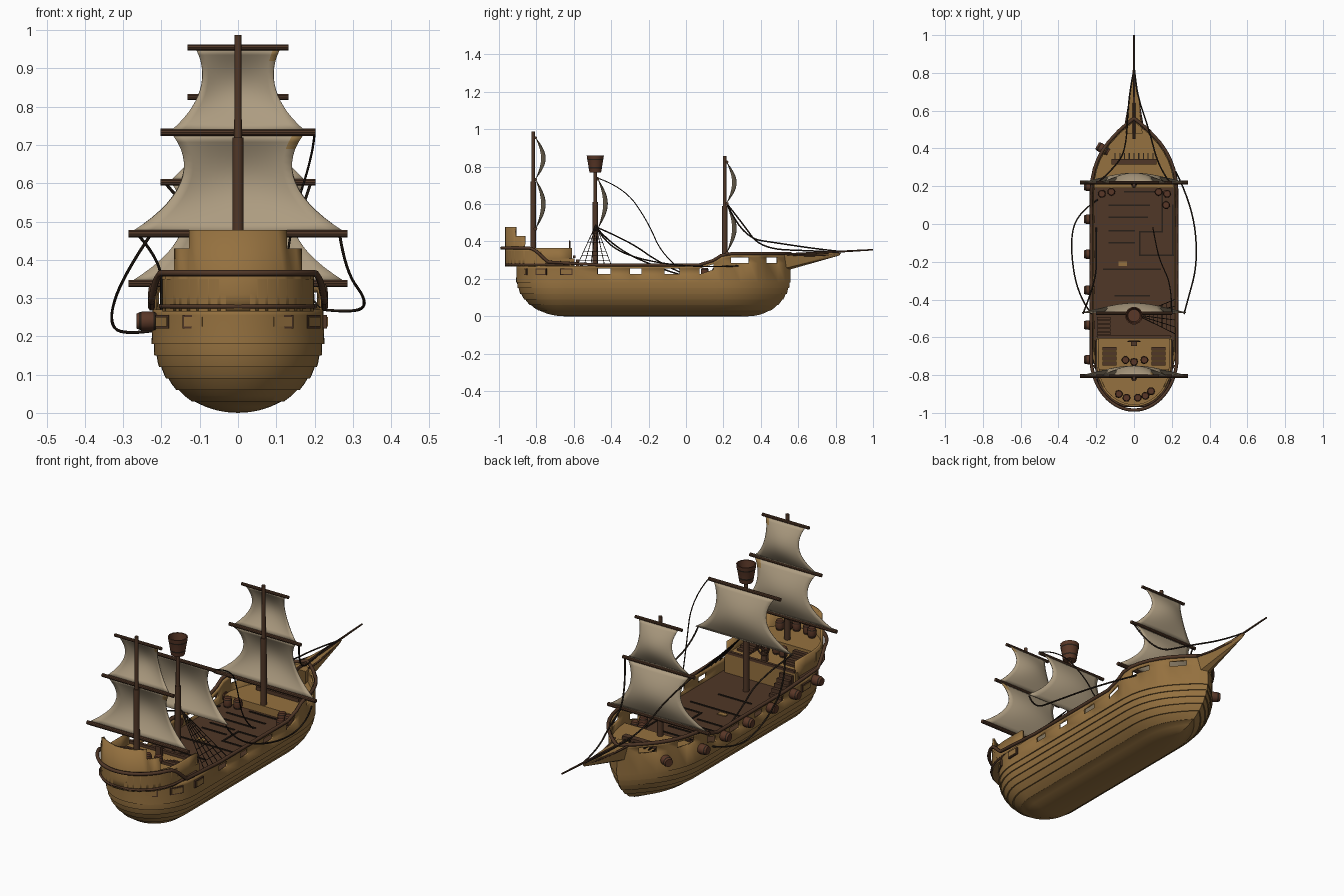
import bpy, bmesh, math
from mathutils import Vector, Matrix

if "Cube" in bpy.data.objects:
    bpy.data.objects.remove(bpy.data.objects["Cube"])

def mat(name, r, g, b):
    m = bpy.data.materials.new(name)
    m.diffuse_color = (r, g, b, 1)
    m.use_nodes = True
    m.node_tree.nodes["Principled BSDF"].inputs["Base Color"].default_value = m.diffuse_color
    return m

WOOD = mat("tan_wood", 0.30, 0.165, 0.05)
DARK = mat("dark_brown", 0.08, 0.038, 0.02)
BAR = mat("barrel_brown", 0.10, 0.038, 0.02)
ROPE = mat("rope_black_brown", 0.022, 0.014, 0.009)
SAIL = mat("sail_canvas", 0.42, 0.335, 0.22)
PATCH = mat("sail_patch", 0.36, 0.22, 0.075)

def finish(name, bm, mats, smooth=True, solid=0):
    bmesh.ops.recalc_face_normals(bm, faces=bm.faces)
    me = bpy.data.meshes.new(name)
    bm.to_mesh(me)
    bm.free()
    for m in mats:
        me.materials.append(m)
    ob = bpy.data.objects.new(name, me)
    bpy.context.collection.objects.link(ob)
    if solid:
        s = ob.modifiers.new("thickness", 'SOLIDIFY')
        s.thickness, s.offset = solid, -1
    if smooth:
        bpy.ops.object.select_all(action='DESELECT')
        ob.select_set(True)
        bpy.context.view_layer.objects.active = ob
        bpy.ops.object.shade_smooth_by_angle(angle=math.radians(35))
    return ob

def box(name, loc, size, m, rot=0):
    bm = bmesh.new()
    M = Matrix.Translation(loc) @ Matrix.Rotation(rot, 4, 'Z') @ Matrix.Diagonal((*size, 1))
    bmesh.ops.create_cube(bm, size=1, matrix=M)
    return finish(name, bm, [m], False)

def lathe(name, base, axis, prof, mats, n=12, bands=()):
    """prof: (distance along axis, radius); bands: segments using material 1"""
    bm = bmesh.new()
    M = Matrix.Translation(base) @ Vector(axis).to_track_quat('Z', 'Y').to_matrix().to_4x4()
    rings = [[bm.verts.new(M @ Vector((r * math.cos(2 * math.pi * i / n), r * math.sin(2 * math.pi * i / n), h)))
              for i in range(n)] for h, r in prof]
    for k in range(len(rings) - 1):
        for i in range(n):
            j = (i + 1) % n
            f = bm.faces.new((rings[k][i], rings[k][j], rings[k + 1][j], rings[k + 1][i]))
            f.material_index = 1 if k in bands else 0
    bm.faces.new(rings[0])
    bm.faces.new(rings[-1])
    return finish(name, bm, mats)

def pole(name, p0, p1, r0, r1, m, n=12):
    d = Vector(p1) - Vector(p0)
    return lathe(name, p0, d, [(0, r0), (d.length, r1)], [m], n)

def barrel(name, base, axis, r, h):
    prof = [(0, .78), (.12, .9), (.22, .97), (.5, 1), (.78, .97), (.88, .9), (1, .78)]
    return lathe(name, base, axis, [(a * h, b * r) for a, b in prof], [BAR, ROPE], 12, (1, 4))

def tube(name, pts, r, m, soft=False, closed=False):
    cu = bpy.data.curves.new(name, 'CURVE')
    cu.dimensions, cu.bevel_depth, cu.bevel_resolution, cu.resolution_u = '3D', r, 1, 6
    sp = cu.splines.new('NURBS' if soft else 'POLY')
    sp.points.add(len(pts) - 1)
    for p, c in zip(sp.points, pts):
        p.co = (*c, 1)
    if soft:
        sp.order_u, sp.use_endpoint_u = 3, True
    sp.use_cyclic_u = closed
    cu.materials.append(m)
    ob = bpy.data.objects.new(name, cu)
    bpy.context.collection.objects.link(ob)
    bpy.ops.object.select_all(action='DESELECT')
    ob.select_set(True)
    bpy.context.view_layer.objects.active = ob
    bpy.ops.object.convert(target='MESH')

def step(a, b, t):
    t = min(1, max(0, (t - a) / (b - a)))
    return t * t * (3 - 2 * t)

# ---- hull: lapped strakes lofted ring by ring, with gun ports left open
BOWU = [1, .985, .93, .84, .69, .58, .47, .35, .23, .1]
MIDY = [.147, .072, -.035, -.115, -.238, -.3, -.404, -.473, -.6]
PORTS = (3, 6, 7, 10, 12, 14, 16)

def side(z, out=0):
    f = math.sqrt(max(0, 1 - (1 - min(z, .21) / .21) ** 2))
    W = .222 * f + out
    yb, ys = .33 + .225 * f + out, .255 * f + out
    pts = [(W * (1 - u ** 2.5), .147 + u * (yb - .147)) for u in BOWU]
    pts += [(W, y) for y in MIDY]
    pts += [(W * math.cos(a * math.pi / 24), -.65 - ys * math.sin(a * math.pi / 24)) for a in range(13)]
    lift = .06 * min(1, max(0, (z - .195) / .03))
    return [(x, y, z + lift * step(.09, .22, y)) for x, y in pts]

levels = [(0, 0), (.002, 0), (.007, 0), (.016, 0), (.03, 0)]
for k in range(1, 6):
    levels += [(.03 * k, .006), (.03 * k + .015, .003), (.03 * k + .03, 0)]
levels += [(.18, .006), (.225, .002), (.255, .002), (.27, .002)]
bm = bmesh.new()
rings = []
for z, o in levels:
    s = side(z, o)
    rings.append([bm.verts.new(p) for p in s] + [bm.verts.new((-x, y, q)) for x, y, q in s[-2:0:-1]])
n, half = len(rings[0]), len(side(.2)) - 1
for k in range(len(rings) - 1):
    for i in range(n):
        col = i if i < half else n - 1 - i
        if k == len(rings) - 3 and col in PORTS:
            continue
        j = (i + 1) % n
        bm.faces.new((rings[k][i], rings[k][j], rings[k + 1][j], rings[k + 1][i]))
bmesh.ops.remove_doubles(bm, verts=bm.verts, dist=.0004)
finish("hull", bm, [WOOD], True, .012)

# ---- decks: strips clipped to the plan outline
def hull_w(y):
    return .222 * (1 - max(0, (y - .147) / .408) ** 2.5) - .008

def poop_w(y):
    return .198 * math.sqrt(max(0, 1 - (max(0, -.75 - y) / .217) ** 2))

def deck(name, y0, y1, z0, z1, w, m):
    bm = bmesh.new()
    N = 16
    ys = [y0 + (y1 - y0) * math.sin(i / N * math.pi / 2) for i in range(N + 1)]
    loop = [(w(y), y) for y in ys] + [(-w(y), y) for y in reversed(ys)]
    f = bm.faces.new([bm.verts.new((x, y, z0)) for x, y in loop])
    g = bmesh.ops.extrude_face_region(bm, geom=[f])['geom']
    bmesh.ops.translate(bm, vec=(0, 0, z1 - z0), verts=[v for v in g if isinstance(v, bmesh.types.BMVert)])
    bmesh.ops.remove_doubles(bm, verts=bm.verts, dist=.0005)
    finish(name, bm, [m])

deck("main_deck", -.62, .19, .20, .212, hull_w, DARK)
deck("fore_deck", .19, .535, .20, .25, hull_w, WOOD)
deck("poop_deck", -.60, -.964, .20 + .065, .31, poop_w, WOOD)
deck("upper_poop_deck", -.77, -.96, .30, .35, poop_w, WOOD)
box("cabin_front", (0, -.605, .25), (.40, .02, .12), WOOD)
box("poop_front_rail", (0, -.598, .318), (.39, .014, .014), DARK)

# maze of planks on the main deck
for i, (x0, y0, x1, y1) in enumerate([
        (-.05, .17, .15, .17), (.15, .17, .15, -.04), (.03, -.04, .15, -.04), (.03, -.04, .03, -.165),
        (.03, -.165, .21, -.165), (.205, .1, .205, -.165), (-.13, .1, .08, .1), (-.13, .035, .07, .035),
        (-.13, -.035, .0, -.035), (-.13, -.1, .0, -.1), (-.16, -.24, .14, -.24), (-.1, -.38, .08, -.38)]):
    box(f"deck_seam_{i}", ((x0 + x1) / 2, (y0 + y1) / 2, .213),
        (abs(x1 - x0) + .008, abs(y1 - y0) + .008, .006), ROPE)
box("deck_patch", (-.06, -.21, .214), (.045, .025, .005), WOOD)
box("fore_beam", (0, .33, .258), (.24, .03, .02), DARK)
for i in range(9):
    box(f"fore_grate_{i}", (-.1 + .025 * i, .35, .252), (.006, .05, .008), ROPE)

# ---- poop bulwark: stepped wall around the stern
bm = bmesh.new()
pth = [(y, .365) for y in (-.61, -.68, -.75, -.81, -.865)] + [(y, .43) for y in (-.866, -.89, -.915)]
pth += [(y, .478) for y in (-.916, -.935, -.95, -.96, -.965)]
full = [(poop_w(y), y, h) for y, h in pth] + [(0, -.967, .478)] + [(-poop_w(y), y, h) for y, h in reversed(pth)]
cols = [[bm.verts.new((x, y, z)) for z in (.266, .31, h)] for x, y, h in full]
for a, b in zip(cols, cols[1:]):
    for k in range(2):
        bm.faces.new((a[k], b[k], b[k + 1], a[k + 1]))
finish("stern_bulwark", bm, [WOOD], True, .012)

# ---- rails
top = [p for p in side(.275, .004) if p[1] > -.6]
st = []
for a in range(2, 25):
    t = a / 24 * math.pi / 2
    y = -.7 - .285 * math.sin(t)
    st.append((.228 * math.cos(t), y, .275 + .09 * step(-.7, -.84, y)))
h = top + st
tube("main_rail", h + [(-x, y, z) for x, y, z in h[-2:0:-1]], .009, DARK, closed=True)
low = [(poop_w(y) + .003, y - .003, .278) for y in (-.62, -.75, -.8, -.85, -.9, -.94, -.96)]
tube("stern_wale", low + [(-x, y, z) for x, y, z in reversed(low)], .006, DARK)

# ---- closed ports around the stern
for s in (1, -1):
    for i, deg in enumerate((0, 31, 60)):
        a = math.radians(deg)
        p = (s * .225 * math.cos(a), -.64 - .257 * math.sin(a), .238)
        r = -s * a
        box(f"port_frame_{s}_{i}", p, (.014, .066, .036), DARK, r)
        box(f"port_lid_{s}_{i}", p, (.019, .054, .025), WOOD, r)

# ---- beakhead and bowsprit
bm = bmesh.new()
for p in [(.045, .48, .325), (-.045, .48, .325), (.03, .5, .25), (-.03, .5, .25), (0, .555, .25),
          (.005, .83, .34), (-.005, .83, .34), (0, .82, .325)]:
    bm.verts.new(p)
bmesh.ops.convex_hull(bm, input=bm.verts)
finish("beakhead", bm, [WOOD], False)
pole("bowsprit", (0, .45, .325), (0, 1.0, .356), .008, .004, DARK, 8)
for s in (1, -1):
    tube(f"beak_rail_{s}", [(s * .05, .5, .335), (s * .02, .66, .315), (0, .82, .335)], .005, DARK, True)

# ---- masts, yards and sails
def sail(name, y, zt, zb, wt, wm, wb, patch=False):
    bm = bmesh.new()
    R, C = 14, 12
    g = []
    for i in range(R + 1):
        v = i / R
        w = wt * (1 - v) * (1 - 2 * v) + wm * 4 * v * (1 - v) + wb * v * (2 * v - 1)
        g.append([bm.verts.new((w * u, y + math.sin(math.pi * v) * (.027 + .022 * (1 - u * u)), zt + (zb - zt) * v))
                  for u in [2 * j / C - 1 for j in range(C + 1)]])
    for i in range(R):
        for j in range(C):
            f = bm.faces.new((g[i][j], g[i][j + 1], g[i + 1][j + 1], g[i + 1][j]))
            f.material_index = int(patch and j >= C - 1 and i < 2)
    finish(name, bm, [SAIL, PATCH], True, .003)

def mast(name, y, z0, zm, z1):
    pole(name + "_lower", (0, y, z0), (0, y, zm), .015, .014, DARK)
    pole(name + "_upper", (0, y, zm - .01), (0, y, z1), .010, .009, DARK)

def yard(name, y, z, w, r):
    pole(name, (-w, y, z), (w, y, z), r, r, DARK, 10)

for nm, y, z0, dz in (("stern", -.817, .34, 0), ("fore", .207, .2, -.13)):
    mast(nm + "_mast", y, z0, .72 + dz, .987 + dz)
    for k, (z, w, r) in enumerate(((.955, .132, .008), (.732, .202, .009), (.468, .286, .01))):
        yard(f"{nm}_yard_{k}", y + .012, z + dz, w, r)
    sail(nm + "_topsail", y + .015, .95 + dz, .74 + dz, .11, .098, .172, dz == 0)
    sail(nm + "_course", y + .015, .725 + dz, .475 + dz, .17, .15, .275, dz == 0)
mast("main_mast", -.485, .2, .61, .79)
yard("main_yard", -.473, .735, .202, .009)
sail("main_sail", -.47, .73, .475, .17, .15, .275)
lathe("crows_nest", (0, -.485, .77), (0, 0, 1),
      [(0, .032), (.02, .036), (.028, .037), (.065, .043), (.072, .045), (.09, .047), (.09, .041), (.03, .033)],
      [BAR, ROPE], 14, (1, 3))

# ---- barrels hung along one side, and on the decks
for i, y in enumerate((.2, .025, -.16, -.35, -.535, -.718)):
    barrel(f"side_barrel_{i}", (-.208, y, .24), (-1, 0, 0), .025, .057)
barrel("bow_barrel", (-.135, .38, .24), (-.85, .5, 0), .025, .07)
for i, (x, y, z) in enumerate([(-.08, -.9, .35), (-.04, -.92, .35), (.02, -.92, .35), (.06, -.91, .35), (.09, -.885, .35),
                               (-.045, -.72, .31), (0, -.73, .31), (.055, -.72, .31),
                               (-.17, .16, .21), (-.12, .17, .21), (.13, .17, .21), (.175, .16, .21), (.17, .1, .21)]):
    barrel(f"deck_barrel_{i}", (x, y, z), (0, 0, 1), .021, .048)

# ---- stairs and wheel
for s in (1, -1):
    for k in range(4):
        box(f"poop_stair_{s}_{k}", (s * .13, -.66 - .026 * k, .315 + .005 * k), (.075, .02, .01 + .01 * k), DARK)
for k in range(5):
    box(f"deck_stair_{k}", (-.16, -.5 - .02 * k, .222 + .009 * k), (.07, .016, .018 + .018 * k), DARK)
box("wheel_stand", (0, -.635, .335), (.03, .02, .05), DARK)
ring = [(.03 * math.cos(a * math.pi / 6), -.622, .372 + .03 * math.sin(a * math.pi / 6)) for a in range(12)]
tube("wheel_rim", ring, .004, DARK, closed=True)
for a in range(3):
    tube(f"wheel_spoke_{a}", [ring[a * 2], ring[a * 2 + 6]], .003, DARK)

# ---- shrouds and loose ropes
feet = [Vector((.215, -.58 + .036 * i, .275)) for i in range(6)]
peak = Vector((.015, -.482, .49))
for i, p in enumerate(feet):
    tube(f"shroud_{i}", [p, peak], .002, ROPE)
for k in range(1, 8):
    tube(f"ratline_{k}", [p.lerp(peak, k / 9) for p in feet], .0015, ROPE)
for i, (r, pts) in enumerate([
        (.004, [(-.225, -.475, .47), (-.30, -.38, .36), (-.34, -.1, .24), (-.30, .06, .2), (-.19, .13, .22)]),
        (.004, [(.265, -.475, .47), (.28, -.42, .37), (.34, -.2, .29), (.31, .1, .26), (.22, .28, .27)]),
        (.003, [(.2, -.475, .74), (.2, -.33, .69), (.14, -.2, .5), (.12, -.13, .33), (.1, -.02, .24)]),
        (.004, [(-.27, -.475, .475), (-.2, -.3, .4), (-.2, -.15, .29), (-.2, -.02, .23)]),
        (.004, [(.19, .22, .6), (.13, .3, .42), (.08, .5, .39), (.01, .7, .36), (0, .84, .345)]),
        (.004, [(-.19, .22, .6), (-.1, .3, .5), (-.04, .4, .36), (-.03, .68, .35), (0, .82, .342)])]):
    tube(f"rope_{i}", pts, r, ROPE, True)
